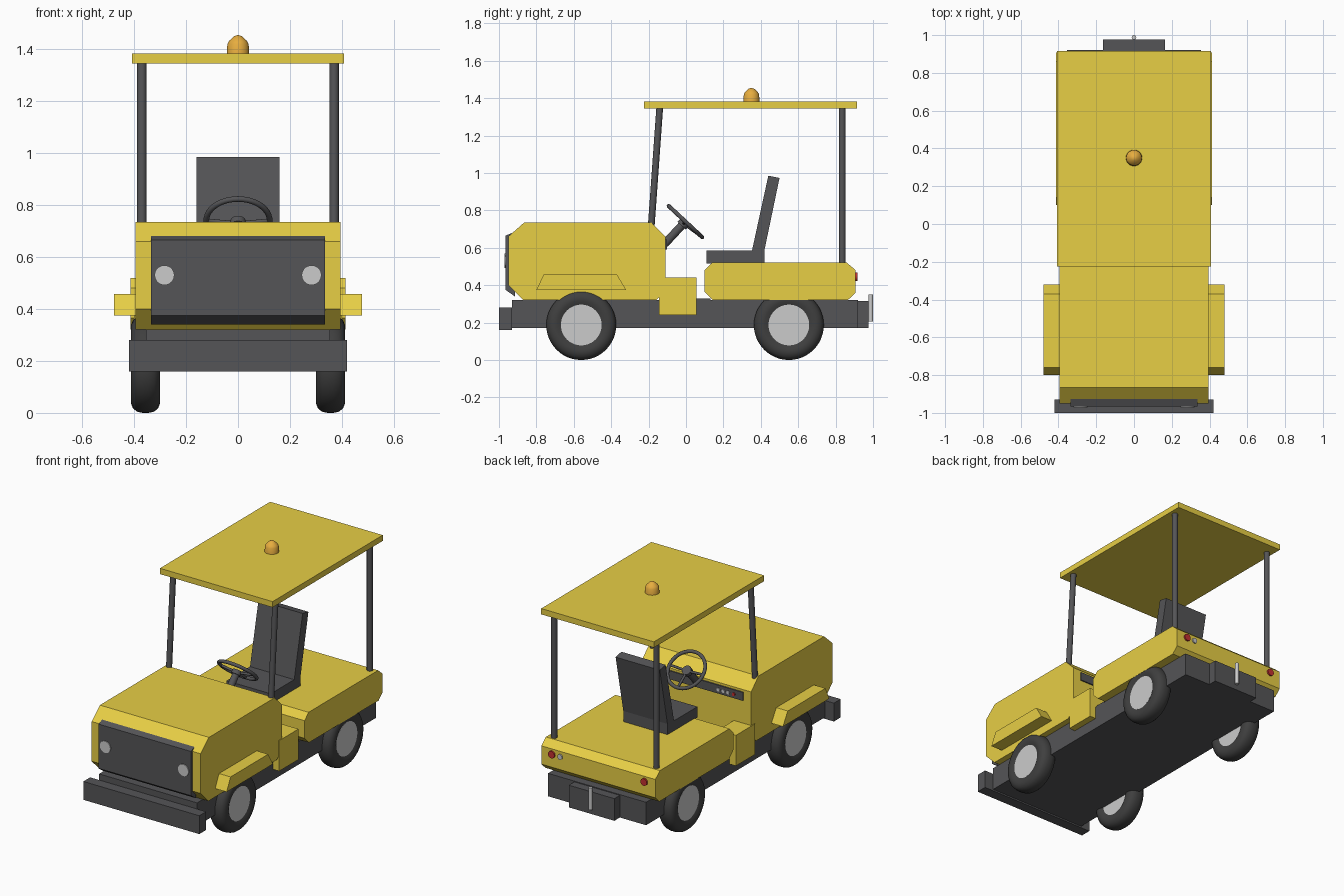
import bpy, bmesh, math
from mathutils import Vector, Matrix

if "Cube" in bpy.data.objects:
    bpy.data.objects.remove(bpy.data.objects["Cube"])


def material(name, rgb):
    m = bpy.data.materials.new(name)
    m.diffuse_color = (*rgb, 1)
    m.use_nodes = True
    m.node_tree.nodes["Principled BSDF"].inputs["Base Color"].default_value = m.diffuse_color
    return m


YELLOW = material("yellow_paint", (0.80, 0.62, 0.06))
DARK = material("dark_grey", (0.09, 0.09, 0.095))
RUBBER = material("rubber", (0.05, 0.05, 0.05))
LIGHT = material("light_grey", (0.65, 0.65, 0.65))
AMBER = material("amber", (0.8, 0.42, 0.05))
RED = material("red", (0.55, 0.03, 0.03))


def finish(name, bm, mat, smooth=False):
    bmesh.ops.recalc_face_normals(bm, faces=bm.faces)
    me = bpy.data.meshes.new(name)
    bm.to_mesh(me)
    bm.free()
    me.materials.append(mat)
    ob = bpy.data.objects.new(name, me)
    bpy.context.collection.objects.link(ob)
    if smooth:
        bpy.ops.object.select_all(action='DESELECT')
        ob.select_set(True)
        bpy.context.view_layer.objects.active = ob
        bpy.ops.object.shade_smooth_by_angle(angle=math.radians(35))
    return ob


def prism(name, x0, x1, profile, mat):
    """Extrude a (y, z) outline from x0 to x1."""
    bm = bmesh.new()
    face = bm.faces.new([bm.verts.new((x0, y, z)) for y, z in profile])
    ext = bmesh.ops.extrude_face_region(bm, geom=[face])
    verts = [g for g in ext["geom"] if isinstance(g, bmesh.types.BMVert)]
    bmesh.ops.translate(bm, verts=verts, vec=(x1 - x0, 0, 0))
    return finish(name, bm, mat)


def box(name, x, y, z, mat):
    return prism(name, *x, [(y[0], z[0]), (y[1], z[0]), (y[1], z[1]), (y[0], z[1])], mat)


def rod(name, a, b, r, mat, n=32):
    a, b = Vector(a), Vector(b)
    d = b - a
    m = Matrix.Translation((a + b) / 2) @ d.to_track_quat('Z', 'Y').to_matrix().to_4x4()
    bm = bmesh.new()
    bmesh.ops.create_cone(bm, cap_ends=True, segments=n, radius1=r, radius2=r,
                          depth=d.length, matrix=m)
    return finish(name, bm, mat, True)


def lathe(name, profile, center, axis, mat, n=48, closed=False):
    """Spin an (r, h) outline about an axis through center."""
    bm = bmesh.new()
    vs = [bm.verts.new((r, 0, h)) for r, h in profile]
    es = [bm.edges.new(p) for p in zip(vs, vs[1:] + vs[:1] if closed else vs[1:])]
    bmesh.ops.spin(bm, geom=vs + es, cent=(0, 0, 0), axis=(0, 0, 1),
                   angle=math.tau, steps=n, use_duplicate=False)
    bmesh.ops.remove_doubles(bm, verts=bm.verts, dist=1e-5)
    q = Vector(axis).to_track_quat('Z', 'Y').to_matrix().to_4x4()
    bm.transform(Matrix.Translation(center) @ q)
    return finish(name, bm, mat, True)


# Chassis, bumper, floor and hitch
box("chassis", (-0.355, 0.355), (-0.93, 0.92), (0.17, 0.32), DARK)
box("front_bumper", (-0.42, 0.42), (-1.0, -0.93), (0.16, 0.28), DARK)
box("floor", (-0.35, 0.35), (-0.14, 0.13), (0.315, 0.33), DARK)
box("hitch_block", (-0.165, 0.165), (0.92, 0.977), (0.17, 0.315), DARK)
rod("hitch_pin", (0, 0.988, 0.205), (0, 0.988, 0.35), 0.012, LIGHT)

# Hood, grille and rear body
prism("hood", -0.395, 0.395, [
    (-0.95, 0.40), (-0.95, 0.66), (-0.865, 0.735), (-0.185, 0.735),
    (-0.11, 0.66), (-0.11, 0.37), (-0.16, 0.32), (-0.87, 0.32)], YELLOW)
prism("grille", -0.335, 0.335, [
    (-0.965, 0.375), (-0.965, 0.665), (-0.915, 0.685), (-0.915, 0.34)], DARK)
prism("rear_body", -0.413, 0.413, [
    (0.10, 0.365), (0.10, 0.48), (0.14, 0.52), (0.86, 0.52),
    (0.907, 0.48), (0.907, 0.36), (0.865, 0.32), (0.145, 0.32)], YELLOW)

# Dashboard with buttons
box("dashboard", (-0.34, 0.34), (-0.13, -0.102), (0.59, 0.645), DARK)
for i, (x, mat) in enumerate([(-0.165, LIGHT), (-0.20, LIGHT), (-0.235, LIGHT), (-0.275, RED)]):
    rod(f"button_{i}", (x, -0.11, 0.617), (x, -0.096, 0.617), 0.011, mat, 16)

# Tyre cross-section: rounded tread, flat sidewalls
TYRE = [(0.105, -0.045), (0.13, -0.056), (0.15, -0.056), (0.17, -0.048), (0.182, -0.033),
        (0.187, -0.012)]
TYRE += [(r, -h) for r, h in reversed(TYRE)]

# Parts repeated on both sides
for side, s in (("left", -1), ("right", 1)):
    prism(f"{side}_fender", s * 0.38, s * 0.478, [
        (-0.80, 0.375), (-0.32, 0.375), (-0.37, 0.458), (-0.76, 0.458)], YELLOW)
    box(f"{side}_step", (s * 0.27, s * 0.40), (-0.145, 0.055), (0.24, 0.44), YELLOW)
    rod(f"{side}_front_post", (s * 0.37, -0.187, 0.70), (s * 0.37, -0.14, 1.355), 0.018, DARK)
    rod(f"{side}_rear_post", (s * 0.37, 0.835, 0.51), (s * 0.37, 0.835, 1.355), 0.018, DARK)
    rod(f"{side}_headlight", (s * 0.283, -0.95, 0.53), (s * 0.283, -0.971, 0.53), 0.038, LIGHT)
    rod(f"{side}_tail_light", (s * 0.335, 0.89, 0.445), (s * 0.335, 0.917, 0.445), 0.023, RED)
    for end, y in (("front", -0.56), ("rear", 0.55)):
        lathe(f"{side}_{end}_tyre", TYRE, (s * 0.356, y, 0.187), (1, 0, 0), RUBBER, closed=True)
        rod(f"{side}_{end}_hub", (s * 0.31, y, 0.187), (s * 0.403, y, 0.187), 0.109, LIGHT, 48)
rod("reverse_light", (0.275, 0.89, 0.445), (0.275, 0.915, 0.445), 0.017, LIGHT)

# Roof and beacon
box("roof", (-0.408, 0.408), (-0.225, 0.915), (1.345, 1.383), YELLOW)
lathe("beacon", [(0, 1.38), (0.043, 1.38), (0.041, 1.42), (0.034, 1.432), (0.015, 1.45), (0, 1.455)],
      (0, 0.35, 0), (0, 0, 1), AMBER, 32)

# Seat
prism("seat", -0.16, 0.16, [
    (0.11, 0.515), (0.11, 0.585), (0.353, 0.585), (0.44, 0.985),
    (0.50, 0.973), (0.42, 0.59), (0.42, 0.515)], DARK)

# Steering wheel: ring, hub, three spokes, column
axis = Vector((0, 0.68, 0.73)).normalized()
down = Vector((0, 0.73, -0.68)).normalized()
centre = Vector((0, -0.003, 0.74))
ring = [(0.122 + 0.011 * math.cos(a * math.tau / 12), 0.011 * math.sin(a * math.tau / 12))
        for a in range(12)]
lathe("steering_ring", ring, centre, axis, DARK, closed=True)
hub = centre - axis * 0.015
for i, d in enumerate((Vector((1, 0, 0)), Vector((-1, 0, 0)), down)):
    rod(f"steering_spoke_{i}", hub, centre + d * 0.12, 0.008, DARK, 12)
rod("steering_hub", hub - axis * 0.015, hub + axis * 0.012, 0.03, DARK)
rod("steering_column", centre - axis * 0.16, hub, 0.022, DARK)
